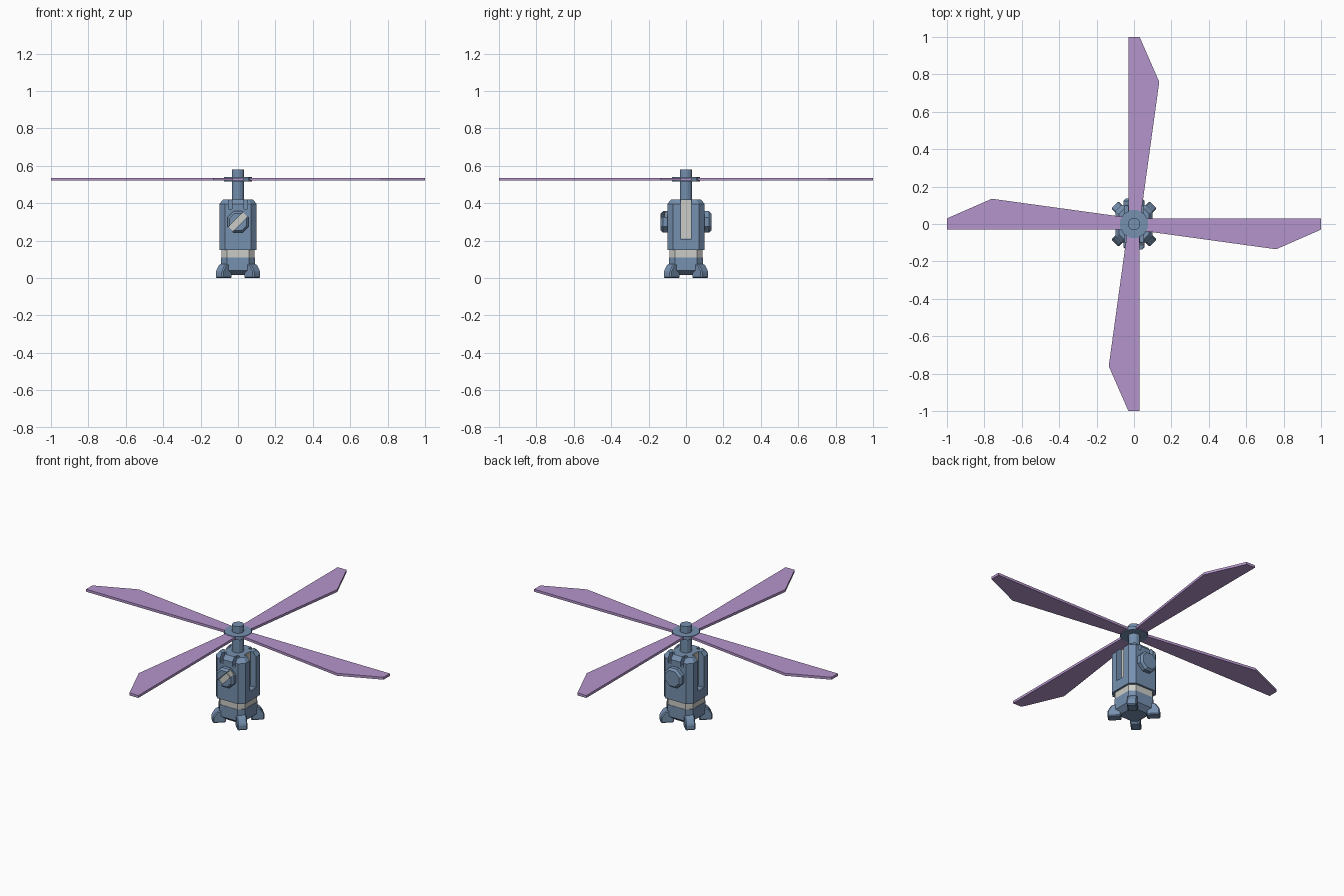
import bpy, bmesh, math
from mathutils import Matrix, Vector

cube = bpy.data.objects.get("Cube")
if cube:
    bpy.data.objects.remove(cube, do_unlink=True)


def material(name, rgb):
    m = bpy.data.materials.new(name)
    m.use_nodes = True
    m.diffuse_color = (*rgb, 1)
    m.node_tree.nodes["Principled BSDF"].inputs["Base Color"].default_value = (*rgb, 1)
    return m


BLUE = material("steel_blue", (0.18, 0.28, 0.43))
GREY = material("light_grey", (0.6, 0.6, 0.57))
PURPLE = material("blade_purple", (0.46, 0.30, 0.60))


def finish(name, bm, mat, turn=None):
    if turn is not None:
        bm.transform(turn)
    bmesh.ops.recalc_face_normals(bm, faces=bm.faces)
    mesh = bpy.data.meshes.new(name)
    bm.to_mesh(mesh)
    bm.free()
    mesh.materials.append(mat)
    obj = bpy.data.objects.new(name, mesh)
    bpy.context.collection.objects.link(obj)
    return obj


def octagon_stack(name, sections, mat):
    """Chamfered-square rings (half width, corner cut, height) joined upward."""
    bm = bmesh.new()
    rings = []
    for h, c, z in sections:
        k = h - c
        ring = [(h, -k), (h, k), (k, h), (-k, h), (-h, k), (-h, -k), (-k, -h), (k, -h)]
        rings.append([bm.verts.new((x, y, z)) for x, y in ring])
    for a, b in zip(rings, rings[1:]):
        for i in range(8):
            j = (i + 1) % 8
            bm.faces.new((a[i], a[j], b[j], b[i]))
    bm.faces.new(rings[0])
    bm.faces.new(rings[-1])
    return finish(name, bm, mat)


def extrude(name, points, offset, mat, turn=None, bevel=0):
    bm = bmesh.new()
    face = bm.faces.new([bm.verts.new(p) for p in points])
    res = bmesh.ops.extrude_face_region(bm, geom=[face], use_keep_orig=True)
    moved = [v for v in res["geom"] if isinstance(v, bmesh.types.BMVert)]
    bmesh.ops.translate(bm, verts=moved, vec=Vector(offset))
    if bevel:
        bmesh.ops.recalc_face_normals(bm, faces=bm.faces)
        bmesh.ops.bevel(bm, geom=bm.edges[:], offset=bevel, segments=1, affect='EDGES')
    return finish(name, bm, mat, turn)


def box(name, low, high, mat, turn=None):
    (x, y, z), (a, b, c) = low, high
    return extrude(name, [(x, y, z), (a, y, z), (a, b, z), (x, b, z)], (0, 0, c - z), mat, turn)


def cylinder(name, radius, low, high, sides, mat, top=None, turn=None):
    bm = bmesh.new()
    bmesh.ops.create_cone(bm, cap_ends=True, segments=sides, radius1=radius,
                          radius2=top or radius, depth=high - low)
    spin = Matrix.Rotation(math.pi / sides, 4, 'Z')
    bm.transform(Matrix.Translation((0, 0, (low + high) / 2)) @ spin)
    return finish(name, bm, mat, turn)


def cut(obj, cutter):
    mod = obj.modifiers.new("cut", 'BOOLEAN')
    mod.operation = 'DIFFERENCE'
    mod.solver = 'EXACT'
    mod.object = cutter
    bpy.context.view_layer.objects.active = obj
    bpy.ops.object.modifier_apply(modifier=mod.name)
    bpy.data.objects.remove(cutter, do_unlink=True)


def quarter(n):
    return Matrix.Rotation(n * math.pi / 2, 4, 'Z')


# Housing: base, light collar and main body
octagon_stack("base", [(0.06, 0.02, 0.015), (0.09, 0.03, 0.04), (0.09, 0.03, 0.11)], BLUE)
octagon_stack("collar_band", [(0.088, 0.03, 0.10), (0.088, 0.03, 0.16)], GREY)
body = octagon_stack("body", [(0.1, 0.03, 0.15), (0.1, 0.03, 0.395), (0.08, 0.025, 0.42)], BLUE)

# Side slots with light backing, and notches flanking the front and back
for n, side in ((0, "left"), (2, "right")):
    cut(body, box("slot_cutter", (0.06, -0.03, 0.21), (0.2, 0.03, 0.5), BLUE, quarter(n)))
    box(side + "_slot_panel", (0.055, -0.028, 0.212), (0.065, 0.028, 0.418), GREY, quarter(n))
    for x in (-0.042, 0.042):
        cut(body, box("notch_cutter", (x - 0.01, -0.2, 0.37), (x + 0.01, -0.055, 0.5),
                      BLUE, quarter(n)))

# Round octagonal knobs with a diagonal light slot, front and back
for n, side in ((0, "front"), (2, "back")):
    face_out = quarter(n) @ Matrix.Translation((0, 0, 0.3)) @ Matrix.Rotation(math.pi / 2, 4, 'X')
    knob = cylinder(side + "_knob", 0.062, 0.09, 0.122, 8, BLUE, turn=face_out)
    rim = cylinder(side + "_knob_cap", 0.062, 0.122, 0.135, 8, BLUE, top=0.05, turn=face_out)
    diagonal = face_out @ Matrix.Rotation(math.pi / 4, 4, 'Z')
    for part in (knob, rim):
        cut(part, box("groove_cutter", (-0.1, -0.017, 0.108), (0.1, 0.017, 0.2), BLUE, diagonal))
    box(side + "_knob_slot", (-0.055, -0.0168, 0.105), (0.055, 0.0168, 0.112), GREY, diagonal)
    cylinder(side + "_knob_center", 0.026, 0.105, 0.116, 12, GREY, turn=face_out)

# Four diagonal feet
profile = [(0.07, 0), (0.145, 0), (0.145, 0.035), (0.122, 0.07), (0.07, 0.085)]
for n in range(4):
    extrude("foot_%d" % (n + 1), [(r, -0.028, z) for r, z in profile], (0, 0.056, 0), BLUE,
            quarter(n + 0.5), bevel=0.006)

# Rotor shaft and hub
cylinder("rotor_shaft", 0.033, 0.36, 0.58, 12, BLUE)
cylinder("rotor_hub", 0.077, 0.517, 0.539, 12, BLUE)

# Four flat blades, each a quarter turn on
outline = [(0.05, 0.03), (1, 0.03), (1, -0.03), (0.76, -0.135), (0.05, -0.037)]
for n in range(4):
    extrude("rotor_blade_%d" % (n + 1), [(x, y, 0.521) for x, y in outline], (0, 0, 0.015),
            PURPLE, quarter(n))
